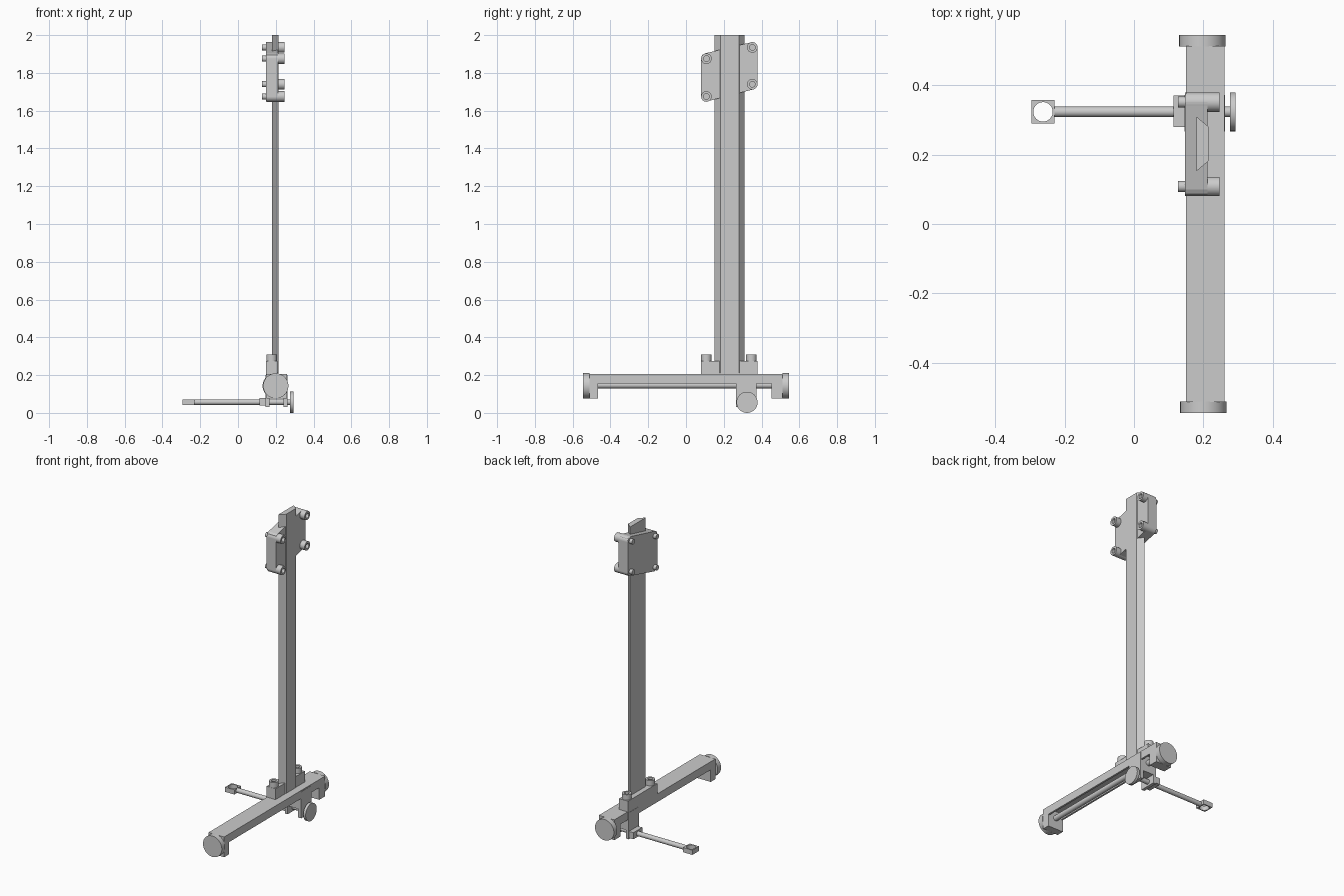
import bpy, bmesh, math
from mathutils import Vector

if "Cube" in bpy.data.objects:
    bpy.data.objects.remove(bpy.data.objects["Cube"])

ORDER = {'x': lambda a, b, h: (h, a, b), 'y': lambda a, b, h: (a, h, b), 'z': lambda a, b, h: (a, b, h)}


def finish(name, bm, smooth=False):
    bmesh.ops.recalc_face_normals(bm, faces=bm.faces[:])
    me = bpy.data.meshes.new(name)
    bm.to_mesh(me)
    bm.free()
    ob = bpy.data.objects.new(name, me)
    bpy.context.collection.objects.link(ob)
    if smooth:
        bpy.ops.object.select_all(action='DESELECT')
        ob.select_set(True)
        bpy.context.view_layer.objects.active = ob
        bpy.ops.object.shade_smooth_by_angle(angle=math.radians(35))
    return ob


def prism(name, pts, axis, lo, hi):
    """Extrude a closed outline along an axis."""
    bm = bmesh.new()
    f = ORDER[axis]
    face = bm.faces.new([bm.verts.new(f(a, b, lo)) for a, b in pts])
    res = bmesh.ops.extrude_face_region(bm, geom=[face])
    vs = [g for g in res['geom'] if isinstance(g, bmesh.types.BMVert)]
    bmesh.ops.translate(bm, verts=vs, vec=Vector(f(0, 0, hi - lo)))
    return finish(name, bm)


def box(name, x, y, z):
    return prism(name, [(x[0], y[0]), (x[1], y[0]), (x[1], y[1]), (x[0], y[1])], 'z', *z)


def lathe(name, axis, centre, profile, n=32):
    """Turn a (radius, height) profile around an axis, capping both ends."""
    bm = bmesh.new()
    f = ORDER[axis]
    rings = []
    for r, h in profile:
        rings.append([bm.verts.new(f(centre[0] + r * math.cos(2 * math.pi * i / n),
                                     centre[1] + r * math.sin(2 * math.pi * i / n), h)) for i in range(n)])
    for a, b in zip(rings, rings[1:]):
        for i in range(n):
            j = (i + 1) % n
            bm.faces.new((a[i], a[j], b[j], b[i]))
    bm.faces.new(rings[0])
    bm.faces.new(rings[-1])
    return finish(name, bm, True)


def rod(name, axis, centre, r, lo, hi, n=32):
    return lathe(name, axis, centre, [(r, lo), (r, hi)], n)


def boss(name, axis, centre, lo, hi):
    """Cylinder with a blind socket in its end."""
    return lathe(name, axis, centre, [(0.028, lo), (0.028, hi), (0.015, hi), (0.015, hi - 0.025)], 24)


# Horizontal rail: downward-open channel with a lead rod inside
prism('rail_channel', [(0.15, 0.155), (0.15, 0.207), (0.26, 0.207), (0.26, 0.155),
                       (0.248, 0.155), (0.248, 0.193), (0.162, 0.193), (0.162, 0.155)], 'y', -0.512, 0.512)
rod('rail_rod', 'y', (0.204, 0.147), 0.017, -0.48, 0.48, 24)

# End blocks and round knobs
box('end_block_front', (0.15, 0.26), (-0.512, -0.465), (0.077, 0.206))
box('end_block_back', (0.15, 0.26), (0.452, 0.512), (0.077, 0.206))
rod('end_knob_front', 'y', (0.2, 0.143), 0.067, -0.545, -0.511)
rod('end_knob_back', 'y', (0.197, 0.143), 0.067, 0.511, 0.545)

# Carriage hanging under the rail
prism('carriage', [(0.146, 0.03), (0.146, 0.2), (0.262, 0.2), (0.262, 0.03),
                   (0.24, 0.03), (0.24, 0.085), (0.166, 0.085), (0.166, 0.03)], 'y', 0.266, 0.372)
box('arm_holder', (0.114, 0.15), (0.28, 0.37), (0.038, 0.08))

# Side arm with knob and eye block
rod('arm_rod', 'x', (0.323, 0.057), 0.015, -0.234, 0.28, 24)
rod('arm_knob', 'x', (0.323, 0.056), 0.056, 0.276, 0.293)
eye = box('arm_eye_block', (-0.295, -0.229), (0.29, 0.357), (0.042, 0.072))
cutter = rod('eye_cutter', 'z', (-0.262, 0.323), 0.028, 0.0, 0.1)
cutter.hide_render = True
mod = eye.modifiers.new('hole', 'BOOLEAN')
mod.object = cutter
mod.operation = 'DIFFERENCE'
mod.solver = 'EXACT'
bpy.context.view_layer.objects.active = eye
bpy.ops.object.modifier_apply(modifier='hole')
bpy.data.objects.remove(cutter)

# Column foot with two bosses
box('column_foot', (0.147, 0.21), (0.08, 0.378), (0.2, 0.276))
for i, y in enumerate((0.108, 0.346)):
    boss(f'foot_boss_{i + 1}', 'z', (0.178, y), 0.21, 0.31)

# Dovetail column
prism('column', [(0.18, 0.152), (0.18, 0.309), (0.215, 0.28), (0.215, 0.182)], 'z', 0.21, 2.0)

# Upper clamp plate with four bosses and screws
prism('clamp_plate', [(0.08, 1.675), (0.088, 1.656), (0.107, 1.648), (0.357, 1.713), (0.372, 1.722), (0.379, 1.74),
                      (0.379, 1.935), (0.371, 1.955), (0.35, 1.963), (0.1, 1.903), (0.086, 1.895), (0.08, 1.875)],
      'x', 0.147, 0.212)
for i, c in enumerate(((0.108, 1.675), (0.108, 1.875), (0.351, 1.74), (0.351, 1.935))):
    boss(f'clamp_boss_{i + 1}', 'x', c, 0.15, 0.246)
    rod(f'clamp_screw_{i + 1}', 'x', c, 0.016, 0.127, 0.16, 20)
